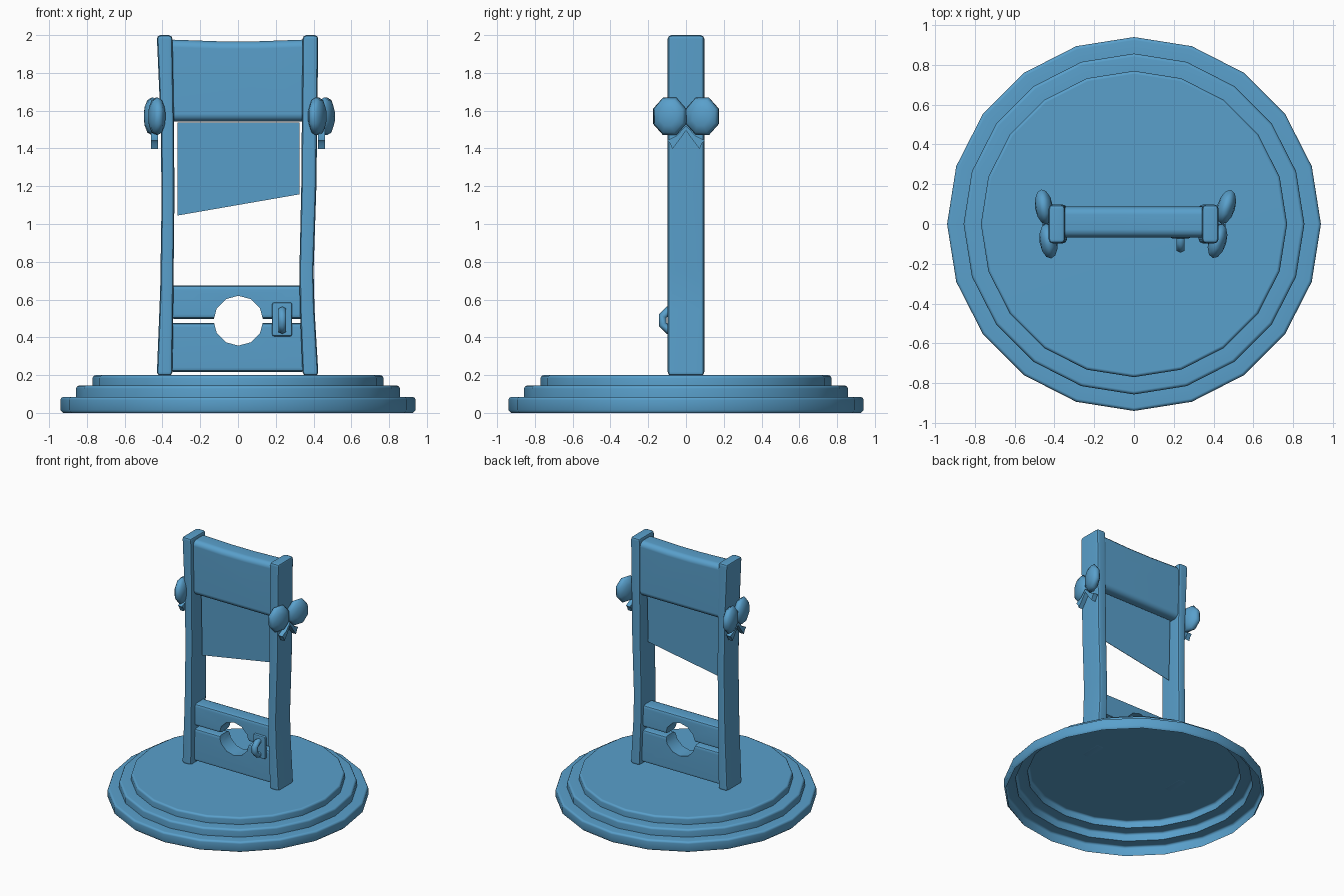
import bpy, bmesh, math
from mathutils import Matrix

if "Cube" in bpy.data.objects:
    bpy.data.objects.remove(bpy.data.objects["Cube"])

blue = bpy.data.materials.new("blue")
blue.diffuse_color = (0.1, 0.35, 0.6, 1)
blue.use_nodes = True
blue.node_tree.nodes["Principled BSDF"].inputs["Base Color"].default_value = blue.diffuse_color


def shade(ob, angle=35, weighted=False):
    bpy.ops.object.select_all(action='DESELECT')
    ob.select_set(True)
    bpy.context.view_layer.objects.active = ob
    bpy.ops.object.shade_smooth_by_angle(angle=math.radians(angle))
    if weighted:
        ob.modifiers.new("flat_faces", 'WEIGHTED_NORMAL').keep_sharp = True


def finish(name, bm, angle=35, weighted=False):
    bmesh.ops.recalc_face_normals(bm, faces=bm.faces)
    me = bpy.data.meshes.new(name)
    bm.to_mesh(me)
    bm.free()
    me.materials.append(blue)
    ob = bpy.data.objects.new(name, me)
    bpy.context.collection.objects.link(ob)
    shade(ob, angle, weighted)
    return ob


def prism(name, pts, y0, y1, bevel=0.0, segments=2, weighted=True):
    """Outline in x,z extruded from y0 to y1 with rounded sharp edges."""
    bm = bmesh.new()
    face = bm.faces.new([bm.verts.new((x, y0, z)) for x, z in pts])
    ext = bmesh.ops.extrude_face_region(bm, geom=[face])
    for v in ext['geom']:
        if isinstance(v, bmesh.types.BMVert):
            v.co.y = y1
    bmesh.ops.recalc_face_normals(bm, faces=bm.faces)
    if bevel:
        sharp = [e for e in bm.edges if e.calc_face_angle(0) > math.radians(40)]
        bmesh.ops.bevel(bm, geom=sharp, offset=bevel, segments=segments,
                        profile=0.5, affect='EDGES')
    return finish(name, bm, 35, weighted)


def rect(x0, x1, z0, z1):
    return [(x0, z0), (x1, z0), (x1, z1), (x0, z1)]


# Stepped round base: 20-sided shell, open underneath
profile = []
for r, z0, z1 in ((0.94, 0.0, 0.085), (0.857, 0.085, 0.145), (0.77, 0.145, 0.2)):
    if z0 == 0:
        profile += [(r - 0.015, 0.0), (r, 0.015)]
    else:
        profile += [(r, z0)]
    profile += [(r, z1 - 0.016), (r - 0.005, z1 - 0.005), (r - 0.016, z1)]
bm = bmesh.new()
N = 20
rings = [[bm.verts.new((r * math.cos(2 * math.pi * i / N), r * math.sin(2 * math.pi * i / N), z))
          for i in range(N)] for r, z in profile]
for a, b in zip(rings, rings[1:]):
    for i in range(N):
        j = (i + 1) % N
        bm.faces.new((a[i], a[j], b[j], b[i]))
bm.faces.new(rings[-1])
finish("stepped_base", bm, 50, True)

# Slightly crooked posts: (z, left x, right x)
left = [(0.197, -0.43, -0.347), (0.65, -0.412, -0.342), (1.1, -0.405, -0.337),
        (1.5, -0.408, -0.338), (2.0, -0.43, -0.347)]
right = [(0.197, 0.342, 0.426), (0.55, 0.328, 0.405), (0.75, 0.325, 0.4),
         (1.2, 0.335, 0.415), (2.0, 0.342, 0.425)]
for name, rows in (("left_post", left), ("right_post", right)):
    outline = [(a, z) for z, a, b in rows] + [(b, z) for z, a, b in reversed(rows)]
    prism(name, outline, -0.097, 0.097, 0.02)

# Top panel with a sagging upper edge
prism("top_panel", [(-0.38, 1.543), (0.38, 1.543), (0.38, 1.977),
                    (0.1, 1.967), (-0.1, 1.967), (-0.38, 1.977)], -0.068, 0.087, 0.04, 3)

# Slanted blade, sharpened along the lower edge
blade = prism("blade", [(-0.32, 1.045), (0.325, 1.157), (0.325, 1.537), (-0.32, 1.537)], -0.006, 0.024)
for v in blade.data.vertices:
    if v.co.z < 1.3:
        v.co.y = 0.009 + (v.co.y - 0.009) * 0.1

# Neck boards with a 12-sided hole
hole = [(0.002 + 0.132 * math.sin(math.pi * i / 6), 0.488 + 0.132 * math.cos(math.pi * i / 6))
        for i in range(12)]
cutter = prism("hole_cutter", hole, -0.3, 0.3, weighted=False)
cutter.hide_render = True
for name, z0, z1 in (("upper_neck_board", 0.498, 0.675), ("lower_neck_board", 0.217, 0.477)):
    board = prism(name, rect(-0.365, 0.36, z0, z1), -0.053, 0.07, 0.024, weighted=False)
    mod = board.modifiers.new("hole", 'BOOLEAN')
    mod.object = cutter
    mod.solver = 'EXACT'
    bpy.ops.object.modifier_apply(modifier="hole")
    shade(board, 35, True)
bpy.data.objects.remove(cutter)

# Latch plate and ring
prism("latch_plate", rect(0.18, 0.287, 0.405, 0.585), -0.072, -0.04, 0.012)
bm = bmesh.new()
M, K = 8, 6
ring = []
for i in range(M):
    a = 2 * math.pi * (i + 0.5) / M
    loop = []
    for k in range(K):
        b = 2 * math.pi * k / K
        r = 0.056 + 0.022 * math.cos(b)
        loop.append(bm.verts.new((0.234 + 0.024 * math.sin(b), -0.072 + r * math.cos(a),
                                  0.49 + r * math.sin(a))))
    ring.append(loop)
for i in range(M):
    for k in range(K):
        p, q = ring[i], ring[(i + 1) % M]
        bm.faces.new((p[k], p[(k + 1) % K], q[(k + 1) % K], q[k]))
finish("latch_ring", bm, 75)

# Bows on the outer post sides: side, x of front lobe, x of back lobe
tail = [(0.0, 1.52), (0.05, 1.468), (0.1, 1.443), (0.085, 1.428), (0.072, 1.397),
        (0.035, 1.445), (0.0, 1.495)]
for side, xf, xb in (("left", -0.43, -0.453), ("right", 0.42, 0.464)):
    tilt = math.atan2(xf - xb, 0.2)
    for part, x, s in (("front", xf, -1), ("back", xb, 1)):
        # Puffed octagonal loop, flattened sideways
        bm = bmesh.new()
        bmesh.ops.create_uvsphere(bm, u_segments=8, v_segments=6, radius=1)
        spin = Matrix.Rotation(math.pi / 2, 4, 'Y') @ Matrix.Rotation(math.pi / 8, 4, 'Z')
        bmesh.ops.transform(bm, verts=bm.verts, matrix=Matrix.Translation((x, s * 0.086, 1.57))
                            @ Matrix.Rotation(tilt * 1.3, 4, 'Z')
                            @ Matrix.Diagonal((0.045, 0.096, 0.107, 1)) @ spin)
        finish(f"{side}_bow_{part}_loop", bm, 75)
        # Notched ribbon tail
        ob = prism(f"{side}_bow_{part}_tail", tail, -0.018, 0.018)
        ob.data.transform(Matrix.Translation(((xf + xb) / 2, 0, 0))
                          @ Matrix.Rotation(s * math.pi / 2, 4, 'Z'))
